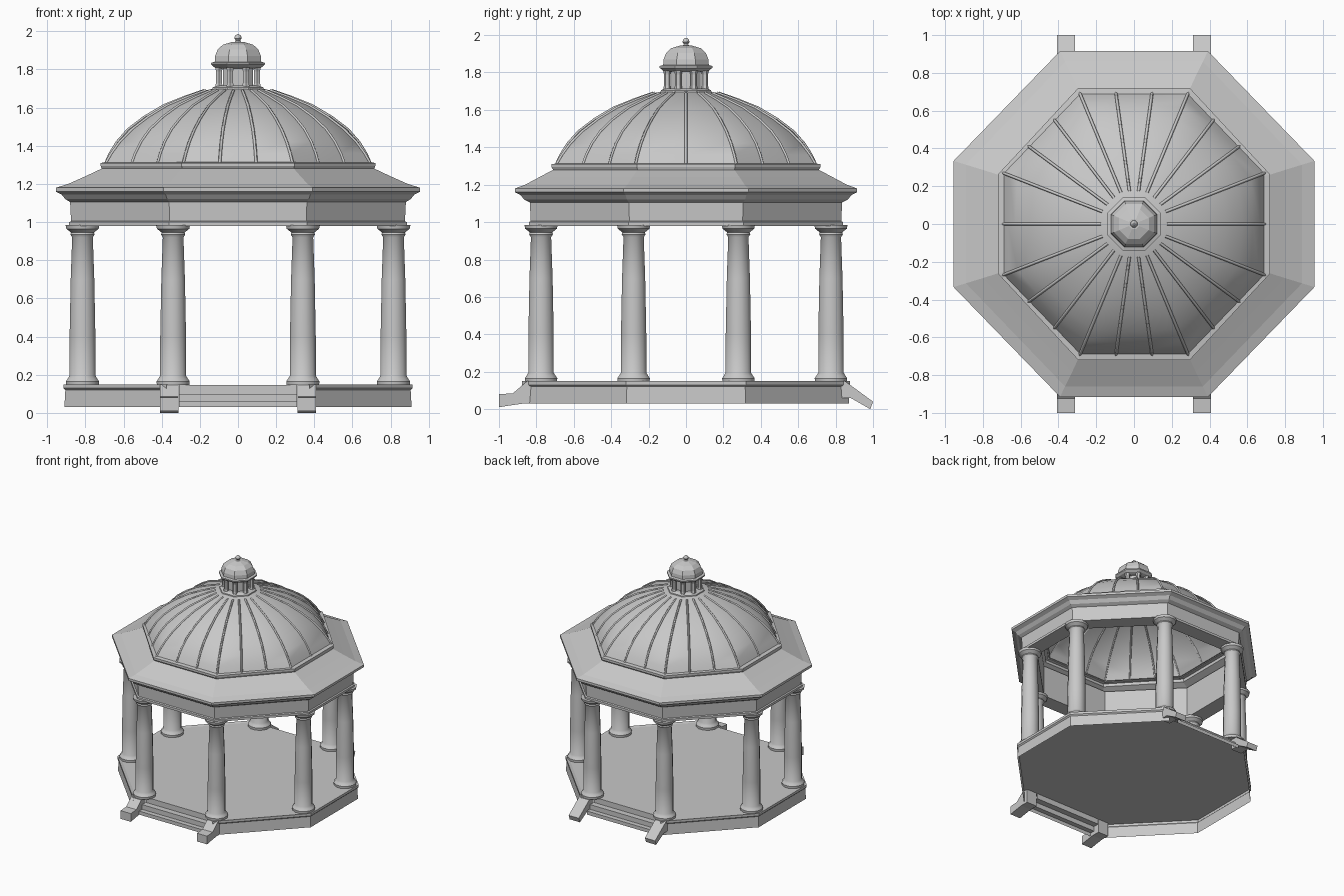
import bpy, bmesh, math
from mathutils import Vector

if "Cube" in bpy.data.objects:
    bpy.data.objects.remove(bpy.data.objects["Cube"])

stone = bpy.data.materials.new("pale_grey_stone")
stone.diffuse_color = (0.58, 0.58, 0.58, 1)
stone.use_nodes = True
stone.node_tree.nodes["Principled BSDF"].inputs["Base Color"].default_value = stone.diffuse_color


def finish(name, bm, smooth=None):
    """Turn a bmesh into a named stone object."""
    bmesh.ops.remove_doubles(bm, verts=bm.verts, dist=1e-5)
    bmesh.ops.recalc_face_normals(bm, faces=bm.faces)
    me = bpy.data.meshes.new(name)
    bm.to_mesh(me)
    bm.free()
    me.materials.append(stone)
    ob = bpy.data.objects.new(name, me)
    bpy.context.collection.objects.link(ob)
    if smooth:
        bpy.ops.object.select_all(action='DESELECT')
        ob.select_set(True)
        bpy.context.view_layer.objects.active = ob
        bpy.ops.object.shade_smooth_by_angle(angle=math.radians(smooth))
    return ob


def loft(name, rings, skip=(), cap_top=False, cap_bottom=False, smooth=None):
    """Skin a stack of closed rings, leaving out the sides in skip."""
    bm = bmesh.new()
    vs = [[bm.verts.new(p) for p in ring] for ring in rings]
    n = len(rings[0])
    for a, b in zip(vs, vs[1:]):
        for i in range(n):
            if i not in skip:
                j = (i + 1) % n
                bm.faces.new((a[i], a[j], b[j], b[i]))
    if cap_top:
        bm.faces.new(vs[-1])
    if cap_bottom:
        bm.faces.new(vs[0][::-1])
    return finish(name, bm, smooth)


def octagon(ax, ay, z, kx=0.41, ky=0.365):
    """Octagon with half widths ax, ay; side 2 is the back, side 6 the front."""
    h, w = ky * ay, kx * ax
    return [Vector((x, y, z)) for x, y in (
        (ax, -h), (ax, h), (w, ay), (-w, ay), (-ax, h), (-ax, -h), (-w, -ay), (w, -ay))]


def circle(r, z, n, cx=0, cy=0):
    t = 2 * math.pi / n
    return [Vector((cx + r * math.cos((i + .5) * t), cy + r * math.sin((i + .5) * t), z))
            for i in range(n)]


def extrude_x(name, profile, x0, x1, solid=True):
    """Sweep a y-z profile along x."""
    bm = bmesh.new()
    a = [bm.verts.new((x0, y, z)) for y, z in profile]
    b = [bm.verts.new((x1, y, z)) for y, z in profile]
    n = len(profile)
    for i in range(n if solid else n - 1):
        j = (i + 1) % n
        bm.faces.new((a[i], a[j], b[j], b[i]))
    if solid:
        bm.faces.new(a)
        bm.faces.new(b)
    return finish(name, bm)


# Hollow plinth skirt, open at the two stairs
loft("plinth_skirt", [octagon(x, x - 0.038, z) for x, z in (
    (0.91, 0.03), (0.905, 0.12), (0.915, 0.13), (0.915, 0.15), (0.89, 0.145))], skip=(2, 6))

# Thin floor with notches for the stairs
bm = bmesh.new()
outline = octagon(0.90, 0.865, 0.145)
notch = [Vector((x, y, 0.145)) for x, y in (
    (0.31, 0.865), (0.31, 0.80), (-0.31, 0.80), (-0.31, 0.865))]
pts = outline[:3] + notch + outline[3:7] + [Vector((-p.x, -p.y, p.z)) for p in notch] + outline[7:]
bm.faces.new([bm.verts.new(p) for p in pts])
finish("floor", bm)

# Stairs and sloping cheek blocks, front and back
steps = [(0.80, 0.145), (0.80, 0.10), (0.85, 0.10), (0.85, 0.06), (0.89, 0.06), (0.89, 0.03)]
cheeks = {
    "front": [(0.80, 0.15), (0.85, 0.15), (0.925, 0.085), (1.0, 0.08), (1.0, 0.01),
              (0.94, 0.02), (0.87, 0.03), (0.80, 0.03)],
    "back": [(0.80, 0.15), (0.85, 0.15), (1.0, 0.04), (0.985, 0.0), (0.95, 0.02),
             (0.88, 0.06), (0.80, 0.06)]}
for side, s in (("front", -1), ("back", 1)):
    extrude_x(side + "_steps", [(s * y, z) for y, z in steps], -0.31, 0.31, solid=False)
    for hand, c in (("left", -0.36), ("right", 0.36)):
        extrude_x(f"{side}_{hand}_cheek", [(s * y, z) for y, z in cheeks[side]],
                  c - 0.048, c + 0.048)

# Eight columns with moulded bases and capitals
column = [(0.088, 0.145), (0.09, 0.165), (0.08, 0.18), (0.070, 0.195), (0.070, 0.40),
          (0.064, 0.70), (0.056, 0.92), (0.066, 0.935), (0.062, 0.945), (0.088, 0.965),
          (0.092, 0.985)]
spots = [(sx * x, sy * y) for x, y in ((0.815, 0.28), (0.34, 0.775))
         for sx in (-1, 1) for sy in (-1, 1)]
for k, (cx, cy) in enumerate(spots):
    loft(f"column_{k + 1}", [circle(r, z, 12, cx, cy) for r, z in column],
         cap_top=True, cap_bottom=True, smooth=35)

# Entablature, cornice, skirt roof and ledge under the dome
eaves = [(0.755, 0.715, 1.245), (0.755, 0.715, 0.98), (0.885, 0.84, 0.98), (0.885, 0.84, 1.00),
         (0.875, 0.83, 1.005), (0.88, 0.835, 1.105), (0.905, 0.865, 1.12), (0.925, 0.885, 1.145),
         (0.955, 0.915, 1.16), (0.955, 0.915, 1.18), (0.89, 0.86, 1.20), (0.80, 0.785, 1.24),
         (0.715, 0.71, 1.28), (0.72, 0.72, 1.295), (0.72, 0.72, 1.31), (0.68, 0.68, 1.315)]
loft("eaves", [octagon(*e) for e in eaves])


# Dome: octagonal at the foot, rounder toward the crown
def dome_ring(r, z, lift=0.0):
    corners = octagon(r, r, z, 0.414, 0.39)
    blend = 0.55 * min(1, (z - 1.31) / 0.2)
    ring = []
    for i in range(8):
        n = 2 if i in (0, 4) else 3
        for j in range(n):
            p = corners[i].lerp(corners[(i + 1) % 8], j / n)
            d = Vector((p.x, p.y, 0)).normalized()
            p = p.lerp(d * r * 1.03 + Vector((0, 0, z)), blend)
            ring.append(p + d * lift)
    return ring


dome = [(0.69, 1.31), (0.665, 1.36), (0.625, 1.42), (0.565, 1.485), (0.48, 1.55),
        (0.38, 1.61), (0.27, 1.655), (0.17, 1.69), (0.12, 1.70)]
loft("dome", [dome_ring(*d) for d in dome], smooth=30)

# Thin raised ribs following the dome panels
rib_rings = [dome_ring(r, z, 0.002) for r, z in dome[:-1]]
curve = bpy.data.curves.new("dome_ribs", 'CURVE')
curve.dimensions = '3D'
curve.bevel_depth = 0.008
curve.bevel_resolution = 0
for path in zip(*rib_rings):
    sp = curve.splines.new('POLY')
    sp.points.add(len(path) - 1)
    for q, p in zip(sp.points, path):
        q.co = (*p, 1)
curve.materials.append(stone)
ribs = bpy.data.objects.new("dome_ribs", curve)
bpy.context.collection.objects.link(ribs)
bpy.ops.object.select_all(action='DESELECT')
ribs.select_set(True)
bpy.context.view_layer.objects.active = ribs
bpy.ops.object.convert(target='MESH')

# Lantern: collar, core, corner posts, cap and finial
loft("lantern_collar", [circle(r, z, 8) for r, z in ((0.15, 1.685), (0.145, 1.705), (0.12, 1.715))],
     cap_top=True)
loft("lantern_core", [circle(0.085, z, 8) for z in (1.70, 1.82)])
for k, p in enumerate(circle(0.108, 0, 8)):
    loft(f"lantern_post_{k + 1}", [circle(r, z, 6, p.x, p.y) for r, z in (
        (0.022, 1.71), (0.018, 1.73), (0.018, 1.79), (0.024, 1.815))])
loft("lantern_cap", [circle(r, z, 8) for r, z in (
    (0.11, 1.805), (0.135, 1.812), (0.152, 1.825), (0.152, 1.835), (0.132, 1.84), (0.13, 1.87),
    (0.115, 1.905), (0.085, 1.93), (0.03, 1.945))], cap_top=True, cap_bottom=True)
loft("finial", [circle(r, z, 8) for r, z in (
    (0.02, 1.94), (0.012, 1.952), (0.02, 1.962), (0.018, 1.975), (0.006, 1.985))],
     cap_top=True, smooth=40)
